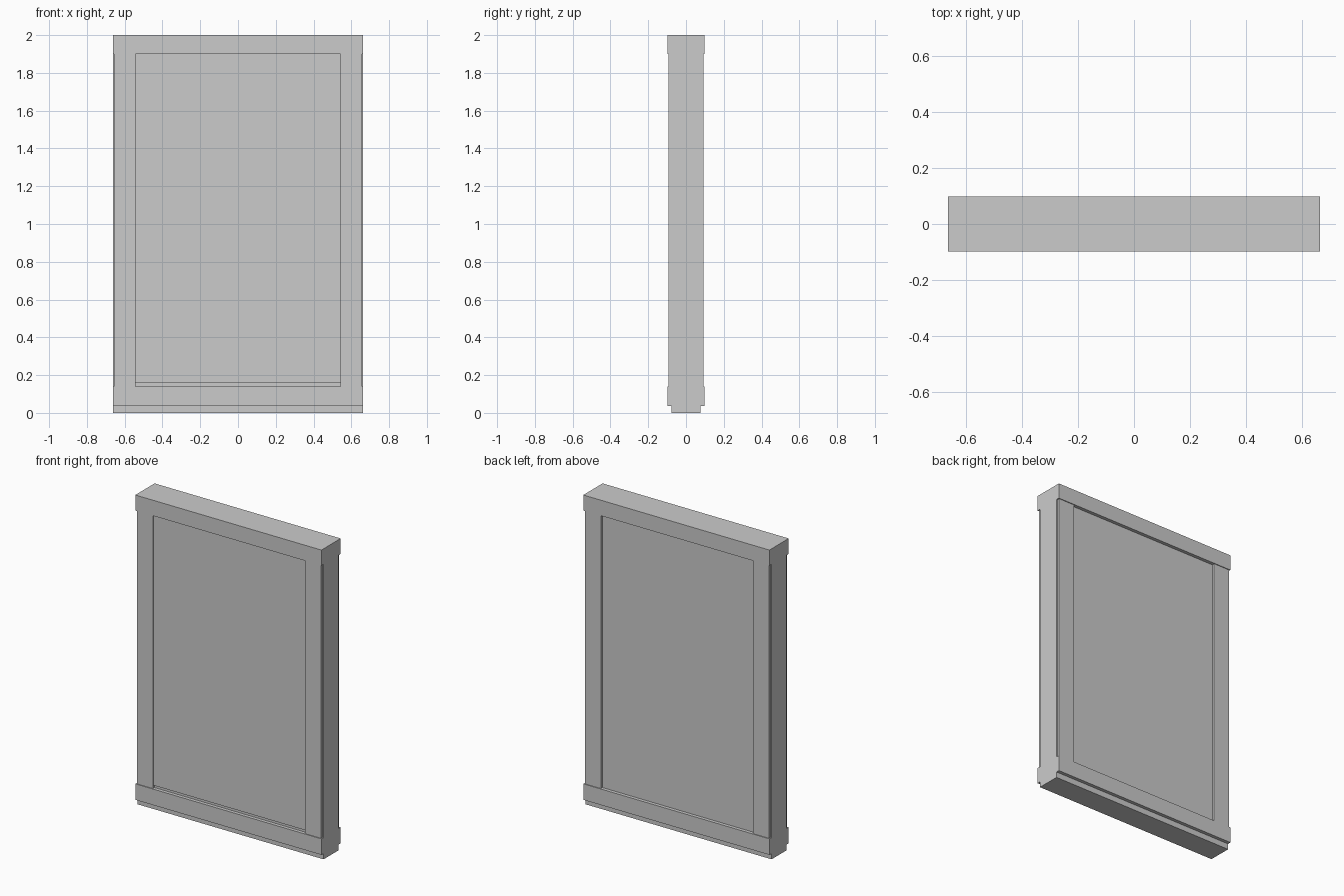
import bpy

if "Cube" in bpy.data.objects:
    bpy.data.objects.remove(bpy.data.objects["Cube"])


def box(name, x0, x1, y0, y1, z0, z1):
    """Axis-aligned box given by its limits."""
    bpy.ops.mesh.primitive_cube_add(
        size=1, location=((x0 + x1) / 2, (y0 + y1) / 2, (z0 + z1) / 2))
    ob = bpy.context.object
    ob.name = name
    ob.scale = (x1 - x0, y1 - y0, z1 - z0)
    bpy.ops.object.transform_apply(location=False, rotation=False, scale=True)
    return ob


W = 0.663       # half width
D = 0.098       # half depth of the rails
CORE = 0.076    # half depth of the core slab
STILE = 0.093   # half depth of the stiles
RAIL_LOW, RAIL_HIGH = 0.14, 1.90

# Core slab, also forming the recessed foot
box("core_slab", -W, W, -CORE, CORE, 0, RAIL_HIGH)

# Full-depth rails at top and bottom
box("top_rail", -W, W, -D, D, RAIL_HIGH, 2.0)
box("bottom_rail", -W, W, -D, D, 0.037, RAIL_LOW)

# Raised stiles on both faces, slightly inset from the side edges
for side, sx in (("left", -1), ("right", 1)):
    for face, sy in (("front", -1), ("back", 1)):
        xs = sorted((sx * 0.542, sx * 0.656))
        ys = sorted((sy * CORE, sy * STILE))
        box(f"{face}_{side}_stile", *xs, *ys, RAIL_LOW, RAIL_HIGH)

# Thin front panel with a gap above the bottom rail
box("front_panel", -0.542, 0.542, -0.084, -CORE, 0.157, RAIL_HIGH)
